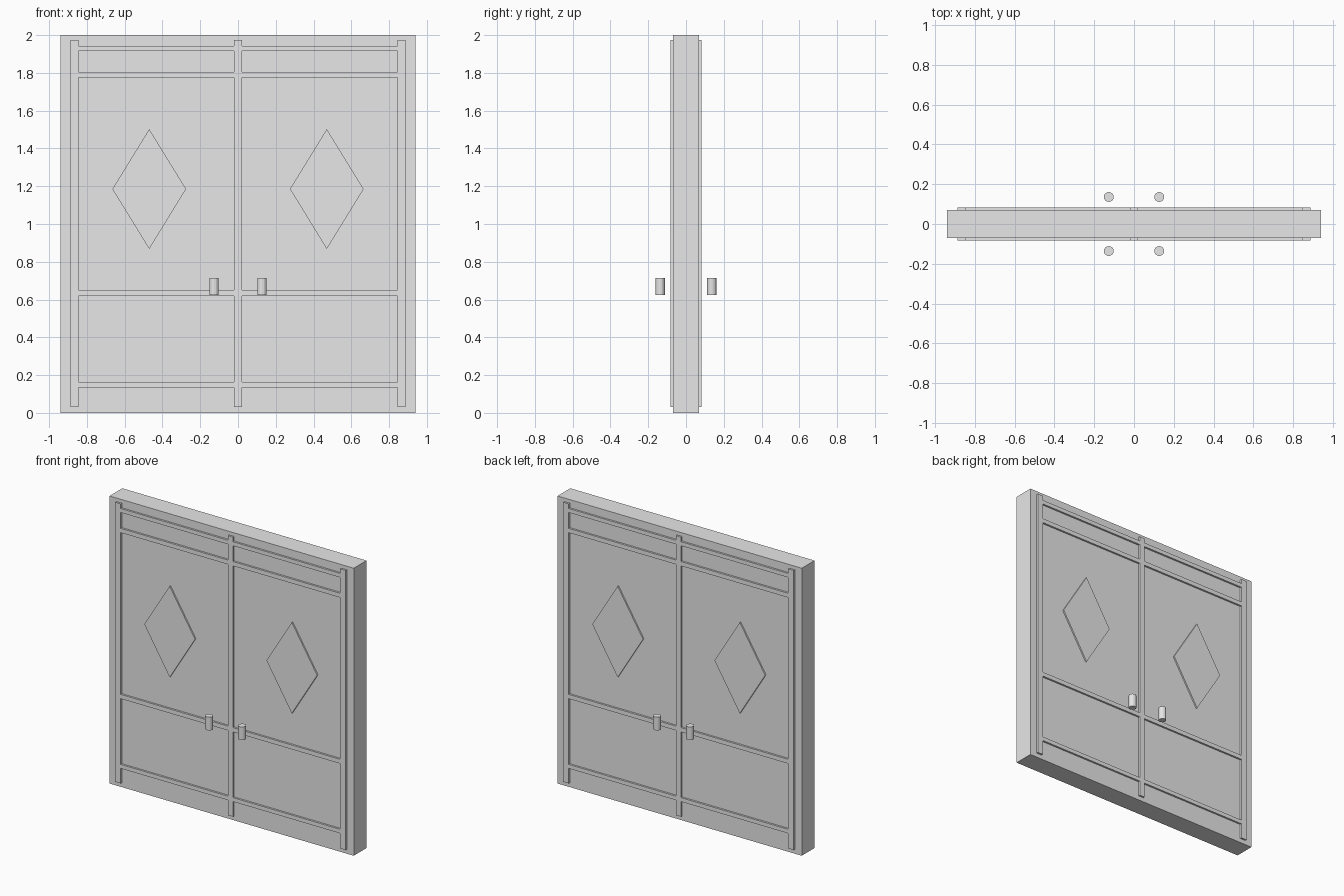
import bpy
import bmesh
from mathutils import Matrix, Vector

cube = bpy.data.objects.get("Cube")
if cube:
    bpy.data.objects.remove(cube, do_unlink=True)

grey = bpy.data.materials.new("plain_grey")
grey.use_nodes = True
colour = (0.8, 0.8, 0.8, 1)
grey.diffuse_color = colour
grey.node_tree.nodes["Principled BSDF"].inputs["Base Color"].default_value = colour

FACE = 0.07      # half thickness of the slab
RAISED = 0.013   # height of the trim above the slab
SUNK = 0.02      # depth of the trim inside the slab


def finish(name, bm):
    mesh = bpy.data.meshes.new(name)
    bmesh.ops.recalc_face_normals(bm, faces=bm.faces)
    bm.to_mesh(mesh)
    bm.free()
    mesh.materials.append(grey)
    obj = bpy.data.objects.new(name, mesh)
    bpy.context.collection.objects.link(obj)
    return obj


def box(name, x0, x1, y0, y1, z0, z1):
    bm = bmesh.new()
    place = Matrix.Translation(((x0 + x1) / 2, (y0 + y1) / 2, (z0 + z1) / 2))
    size = Matrix.Diagonal((x1 - x0, y1 - y0, z1 - z0, 1))
    bmesh.ops.create_cube(bm, size=1, matrix=place @ size)
    return finish(name, bm)


def trim(name, side, x0, x1, z0, z1):
    y0, y1 = sorted((side * (FACE - SUNK), side * (FACE + RAISED)))
    return box(name, x0, x1, y0, y1, z0, z1)


def diamond(name, side, x, z, half_w, half_h):
    bm = bmesh.new()
    y = side * (FACE - SUNK)
    corners = [(x - half_w, z), (x, z - half_h), (x + half_w, z), (x, z + half_h)]
    face = bm.faces.new([bm.verts.new((cx, y, cz)) for cx, cz in corners])
    out = bmesh.ops.extrude_face_region(bm, geom=[face])["geom"]
    moved = [v for v in out if isinstance(v, bmesh.types.BMVert)]
    bmesh.ops.translate(bm, verts=moved, vec=Vector((0, side * (SUNK + 0.01), 0)))
    return finish(name, bm)


def handle(name, x, y, z0, z1):
    bm = bmesh.new()
    bmesh.ops.create_cone(bm, cap_ends=True, segments=16, radius1=0.025, radius2=0.025,
                          depth=z1 - z0, matrix=Matrix.Translation((x, y, (z0 + z1) / 2)))
    return finish(name, bm)


# Door slab
box("door_slab", -0.94, 0.94, -FACE, FACE, 0, 2)

rails = {"bottom": (0.135, 0.163), "middle": (0.62, 0.65),
         "upper": (1.775, 1.805), "top": (1.915, 1.943)}

for face_name, side in (("front", -1), ("back", 1)):
    # Central upright
    trim(face_name + "_centre_stile", side, -0.02, 0.02, 0.03, 1.975)
    for hand, s in (("left", 1), ("right", -1)):
        label = face_name + "_" + hand
        # Outer upright
        x0, x1 = sorted((s * 0.845, s * 0.887))
        trim(label + "_stile", side, x0, x1, 0.03, 1.975)
        # Horizontal rails between the uprights
        x0, x1 = sorted((s * 0.02, s * 0.845))
        for rail, (z0, z1) in rails.items():
            trim(label + "_" + rail + "_rail", side, x0, x1, z0, z1)
        # Raised diamond and pull handle
        diamond(label + "_diamond", side, s * 0.47, 1.185, 0.195, 0.317)
        handle(label + "_handle", s * 0.127, side * 0.136, 0.623, 0.715)
